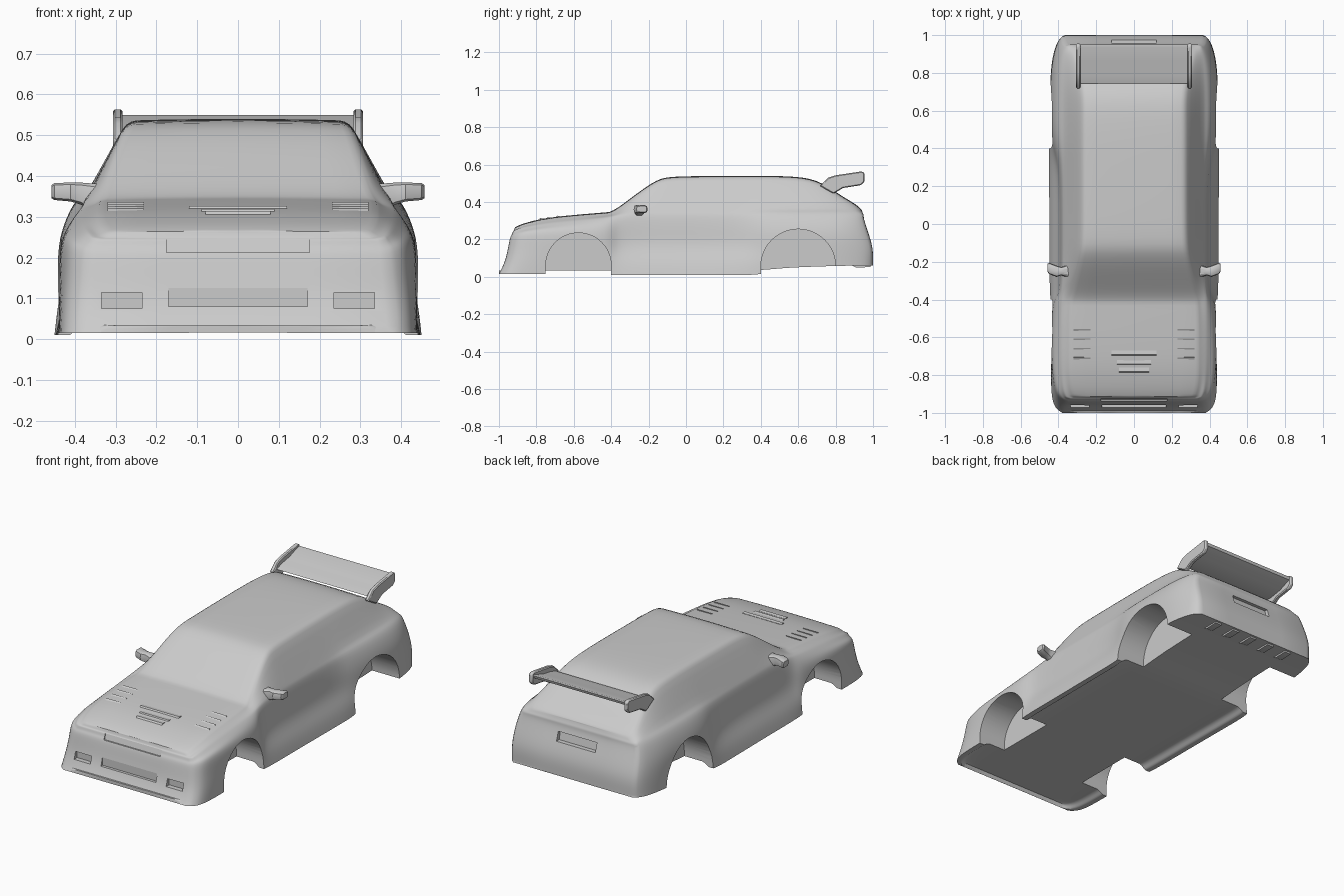
import bpy, bmesh
from math import sin, cos, pi

if "Cube" in bpy.data.objects:
    bpy.data.objects.remove(bpy.data.objects["Cube"])


def make(name, bm):
    bmesh.ops.recalc_face_normals(bm, faces=bm.faces)
    me = bpy.data.meshes.new(name)
    bm.to_mesh(me)
    bm.free()
    ob = bpy.data.objects.new(name, me)
    bpy.context.collection.objects.link(ob)
    return ob


def activate(ob):
    bpy.ops.object.select_all(action='DESELECT')
    ob.select_set(True)
    bpy.context.view_layer.objects.active = ob


def smooth(ob, angle=0.6):
    activate(ob)
    bpy.ops.object.shade_smooth_by_angle(angle=angle)


def loft(bm, rings):
    vs = [[bm.verts.new(p) for p in r] for r in rings]
    n = len(vs[0])
    for a, b in zip(vs, vs[1:]):
        for i in range(n):
            bm.faces.new((a[i], a[(i + 1) % n], b[(i + 1) % n], b[i]))
    return vs


def prism(bm, yz, x0, x1):
    vs = loft(bm, [[(x, y, z) for y, z in yz] for x in (x0, x1)])
    bm.faces.new(vs[0])
    bm.faces.new(vs[1])


def box(bm, x0, x1, y0, y1, z0, z1, lean=0.0):
    prism(bm, [(y0, z0), (y1, z0), (y1 + lean, z1), (y0 + lean, z1)], x0, x1)


# body stations: y, bottom z, bottom w, middle w, belt w, belt z, roof w, roof z
STATIONS = [
    (-1.0, .015, .38, .365, .355, .245, .335, .262),
    (-.967, .015, .43, .415, .37, .262, .35, .278),
    (-.86, .015, .44, .43, .38, .275, .36, .298),
    (-.72, .015, .44, .44, .385, .29, .36, .317),
    (-.50, .015, .437, .44, .385, .31, .36, .336),
    (-.41, .01, .44, .43, .385, .32, .355, .343),
    (-.37, .01, .445, .402, .38, .33, .34, .36),
    (-.27, .01, .447, .395, .375, .345, .315, .437),
    (-.15, .01, .447, .395, .37, .35, .287, .523),
    (-.07, .01, .447, .395, .37, .35, .28, .535),
    (.30, .01, .45, .395, .37, .35, .28, .537),
    (.40, .01, .45, .43, .37, .36, .28, .537),
    (.55, .05, .445, .445, .37, .36, .28, .535),
    (.70, .055, .445, .445, .37, .36, .277, .522),
    (.85, .06, .44, .44, .365, .36, .305, .435),
    (.97, .06, .41, .405, .36, .35, .33, .385),
    (1.0, .06, .37, .375, .35, .33, .32, .355),
]
NOSE = [0, 0, 0, 0, .035, .05, .06, .07, .075, .08, .085, .085]
TAIL = [0, 0, 0, 0, 0, 0, .03, .05, .05, .055, .06, .06]


def section(y, zb, wb, wm, wl, zl, wr, zr):
    floor = max(.035, zb)
    zq = min(.25, zl - .03)
    half = [(0, floor), (wb - .06, floor), (wb - .03, zb), (wb, zb), (.7 * wb + .3 * wm, .085),
            (wm, .16), (wm - .004, zq), (.55 * wl + .45 * wm, zl - .02), (wl, zl),
            (wr, zr - .014), (wr - .025, zr), (0, zr + .005)]
    a = min(1, max(0, (-.75 - y) / .2))
    b = min(1, max(0, (y - .75) / .2))
    pts = [(x, y + a * n - b * t, z) for (x, z), n, t in zip(half, NOSE, TAIL)]
    return pts + [(-x, yy, z) for x, yy, z in pts[-2:0:-1]]


# main body shell
bm = bmesh.new()
rings = loft(bm, [section(*s) for s in STATIONS])
for r in (rings[0], rings[-1]):
    for i in range(len(r) // 2):
        bm.faces.new(list(dict.fromkeys([r[i], r[i + 1], r[-i - 1], r[-i]])))
crease = bm.edges.layers.float.new('crease_edge')
for k, amount in ((1, .8), (2, .9), (3, 1), (8, .4), (9, .4), (10, .5)):
    for a, b in zip(rings, rings[1:]):
        for j in (k, -k):
            bm.edges.get((a[j], b[j]))[crease] = amount
for r in (rings[0], rings[-1]):
    for i in range(len(r)):
        bm.edges.get((r[i - 1], r[i]))[crease] = .7
for i in (9, 10, 11, 12):  # windscreen base
    bm.edges.get((rings[5][i], rings[5][i + 1]))[crease] = .6
body = make('body_shell', bm)
sub = body.modifiers.new('sub', 'SUBSURF')
sub.levels = sub.render_levels = 2

# cutters: wheel wells, grille and intake recesses, number plate recess
bm = bmesh.new()
for yc, zc, r in ((-.575, .06, .175), (.60, .055, .2)):
    arc = [(yc + r * cos(t * pi / 24), zc + r * sin(t * pi / 24)) for t in range(25)]
    arc += [(yc - r, -.1), (yc + r, -.1)]
    for s in (1, -1):
        prism(bm, arc, s * .27, s * .6)
box(bm, -.175, .175, -1.1, -.93, .213, .245, .01)
box(bm, -.17, .17, -1.1, -.955, .08, .125)
for s in (1, -1):
    box(bm, s * .235, s * .335, -1.1, -.945, .075, .115)
box(bm, -.12, .12, .95, 1.1, .235, .285, -.01)
cut = make('cutter', bm)
cut.hide_render = True
boo = body.modifiers.new('cut', 'BOOLEAN')
boo.object = cut
boo.solver = 'EXACT'
activate(body)
for m in ('sub', 'cut'):
    bpy.ops.object.modifier_apply(modifier=m)
bpy.data.objects.remove(cut)
smooth(body)

# rear diffuser fins
bm = bmesh.new()
for k in range(-2, 3):
    prism(bm, [(.88, .065), (.91, .05), (.985, .052), (.99, .07)], k * .12 - .02, k * .12 + .02)
smooth(make('diffuser_fins', bm))

# bonnet slats and louvres
bm = bmesh.new()
for y, z, w in ((-.78, .308, .08), (-.74, .313, .09), (-.69, .321, .12)):
    prism(bm, [(y - .014, z - .01), (y + .02, z - .01), (y + .02, z + .004), (y, z + .006)], -w, w)
for s in (1, -1):
    for k in range(4):
        y, z = -.72 + k * .05, .317 + k * .005
        prism(bm, [(y - .01, z - .01), (y + .016, z - .01), (y + .014, z + .004)], s * .23, s * .32)
smooth(make('bonnet_vents', bm))

# door mirrors: tapered loft from the pillar outwards
bm = bmesh.new()
for s in (1, -1):
    out = [(.345, -.25, .345, .035, .04), (.385, -.25, .357, .022, .03),
           (.41, -.25, .361, .03, .026), (.45, -.235, .362, .03, .023), (.457, -.232, .362, .022, .018)]
    v = loft(bm, [[(s * x, y + ry * cos(t * pi / 6), z + rz * max(-.9, min(.9, 1.4 * sin(t * pi / 6))))
                   for t in range(12)] for x, y, z, ry, rz in out])
    bm.faces.new(v[0])
    bm.faces.new(v[-1])
smooth(make('door_mirrors', bm))

# rear wing: blade and end plates
bm = bmesh.new()
prism(bm, [(.745, .497), (.79, .491), (.87, .505), (.945, .535), (.95, .55), (.935, .55),
           (.86, .524), (.79, .512)], -.295, .295)
smooth(make('wing_blade', bm))
bm = bmesh.new()
for s in (1, -1):
    prism(bm, [(.715, .487), (.76, .53), (.80, .543), (.94, .564), (.955, .555), (.955, .51), (.935, .49),
               (.84, .475), (.79, .445), (.77, .455)], s * .283, s * .307)
plates = make('wing_end_plates', bm)
bev = plates.modifiers.new('bevel', 'BEVEL')
bev.width = .005
smooth(plates)
